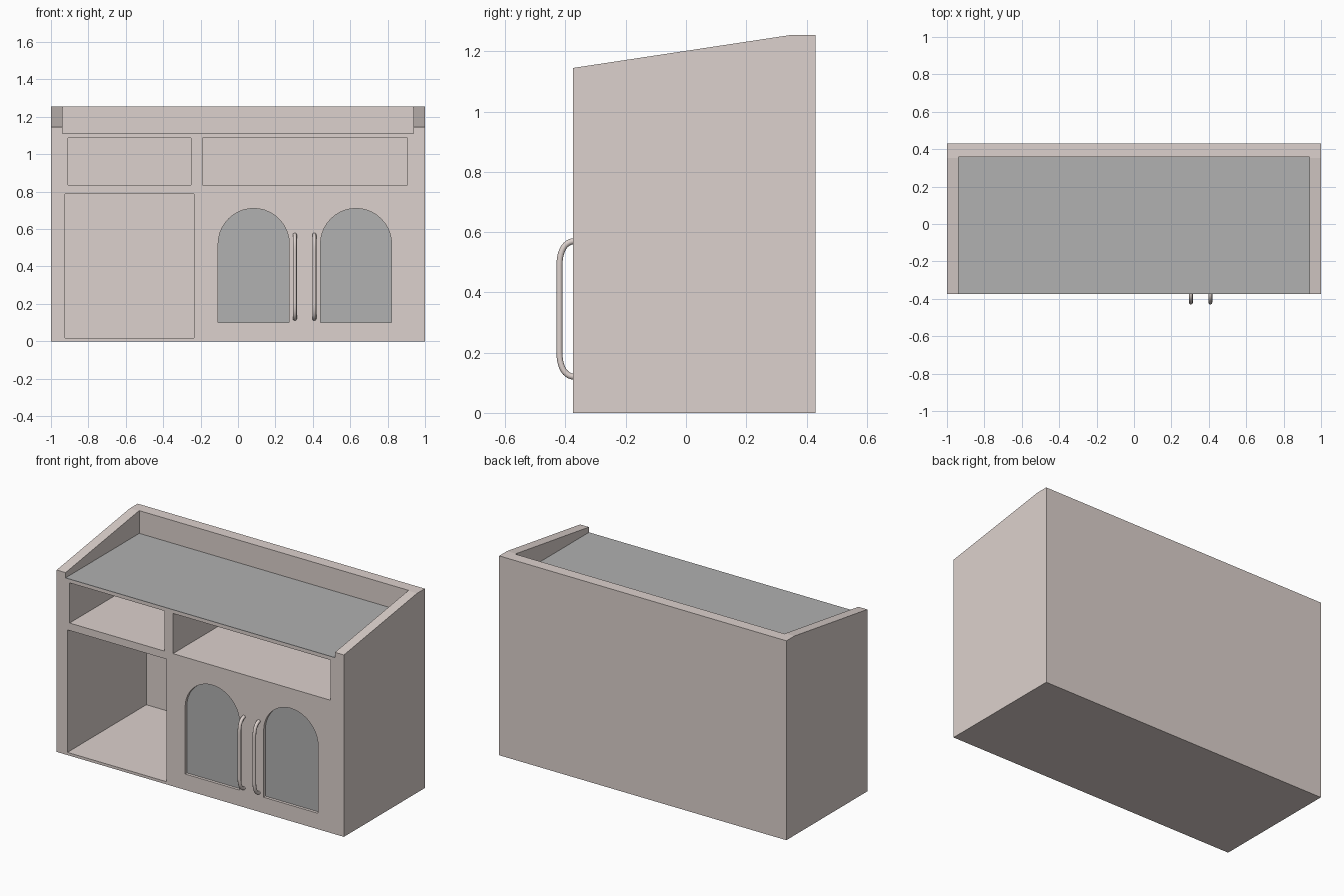
import bpy, bmesh, math
from mathutils import Vector

if "Cube" in bpy.data.objects:
    bpy.data.objects.remove(bpy.data.objects["Cube"])


def material(name, rgb):
    m = bpy.data.materials.new(name)
    m.diffuse_color = (*rgb, 1)
    m.use_nodes = True
    m.node_tree.nodes["Principled BSDF"].inputs["Base Color"].default_value = m.diffuse_color
    return m


WOOD = material("painted_wood", (0.72, 0.64, 0.61))
GREY = material("grey_panel", (0.44, 0.44, 0.44))
FRONT, BACK = -0.375, 0.43


def prism(name, points, offset, mat):
    """Extrude a closed 3D outline along offset."""
    bm = bmesh.new()
    face = bm.faces.new([bm.verts.new(p) for p in points])
    new = bmesh.ops.extrude_face_region(bm, geom=[face])["geom"]
    bmesh.ops.translate(bm, vec=Vector(offset),
                        verts=[g for g in new if isinstance(g, bmesh.types.BMVert)])
    bmesh.ops.recalc_face_normals(bm, faces=bm.faces)
    mesh = bpy.data.meshes.new(name)
    bm.to_mesh(mesh)
    bm.free()
    mesh.materials.append(mat)
    ob = bpy.data.objects.new(name, mesh)
    bpy.context.collection.objects.link(ob)
    return ob


def box(name, x0, x1, y0, y1, z0, z1, mat):
    pts = [(x0, y0, z0), (x1, y0, z0), (x1, y0, z1), (x0, y0, z1)]
    return prism(name, pts, (0, y1 - y0, 0), mat)


def arch(name, cx, y0, y1, mat, r=0.19, z0=0.10, spring=0.52, n=20):
    pts = [(cx - r, y0, z0), (cx + r, y0, z0)]
    pts += [(cx + r * math.cos(math.pi * i / n), y0,
             spring + r * math.sin(math.pi * i / n)) for i in range(n + 1)]
    return prism(name, pts, (0, y1 - y0, 0), mat)


def cut(target, cutter):
    mod = target.modifiers.new("cut", "BOOLEAN")
    mod.operation, mod.solver, mod.object = "DIFFERENCE", "EXACT", cutter
    bpy.context.view_layer.objects.active = target
    bpy.ops.object.modifier_apply(modifier=mod.name)
    bpy.data.objects.remove(cutter)


# Carcass with sloping side tops
profile = [(FRONT, 0), (BACK, 0), (BACK, 1.255), (0.352, 1.255), (FRONT, 1.145)]
body = prism("cabinet_body", [(-1, y, z) for y, z in profile], (2, 0, 0), WOOD)

# Worktop recess, open at the front, with grey surface
cut(body, box("recess_cutter", -0.938, 0.938, -0.5, 0.358, 1.108, 1.5, WOOD))
box("worktop", -0.938, 0.938, FRONT, 0.358, 1.108, 1.112, GREY)

# Open compartments
for x0, x1, z0, z1 in [(-0.91, -0.25, 0.835, 1.088),
                       (-0.19, 0.905, 0.835, 1.088),
                       (-0.925, -0.235, 0.017, 0.788)]:
    cut(body, box("shelf_cutter", x0, x1, -0.5, 0.41, z0, z1, WOOD))

# Arched door panels set into the front
for side, cx in (("left", 0.084), ("right", 0.631)):
    cut(body, arch("arch_cutter", cx, -0.5, FRONT + 0.022, WOOD))
    arch(side + "_door_panel", cx, FRONT + 0.018, FRONT + 0.022, GREY)

# Curved bar handles
for side, x in (("left", 0.304), ("right", 0.408)):
    cu = bpy.data.curves.new(side + "_handle", "CURVE")
    cu.dimensions = "3D"
    cu.bevel_depth, cu.bevel_resolution, cu.resolution_u = 0.0105, 3, 10
    cu.use_fill_caps = True
    sp = cu.splines.new("BEZIER")
    knots = [(-0.37, 0.12, 0, 0.01), (-0.42, 0.20, 0.05, 0.05),
             (-0.42, 0.49, 0.05, 0.05), (-0.37, 0.57, 0, 0.01)]
    sp.bezier_points.add(len(knots) - 1)
    tangents = [(-0.03, 0), (0, 0.05), (0, 0.05), (0.03, 0)]
    for bp, (y, z, _, _), (ty, tz) in zip(sp.bezier_points, knots, tangents):
        bp.handle_left_type = bp.handle_right_type = "FREE"
        bp.co = (x, y, z)
        bp.handle_left = (x, y - ty, z - tz)
        bp.handle_right = (x, y + ty, z + tz)
    tmp = bpy.data.objects.new("handle_path", cu)
    bpy.context.collection.objects.link(tmp)
    mesh = bpy.data.meshes.new_from_object(tmp)
    bpy.data.objects.remove(tmp)
    mesh.materials.clear()
    mesh.materials.append(WOOD)
    ob = bpy.data.objects.new(side + "_handle", mesh)
    bpy.context.collection.objects.link(ob)
    mesh.shade_smooth()
